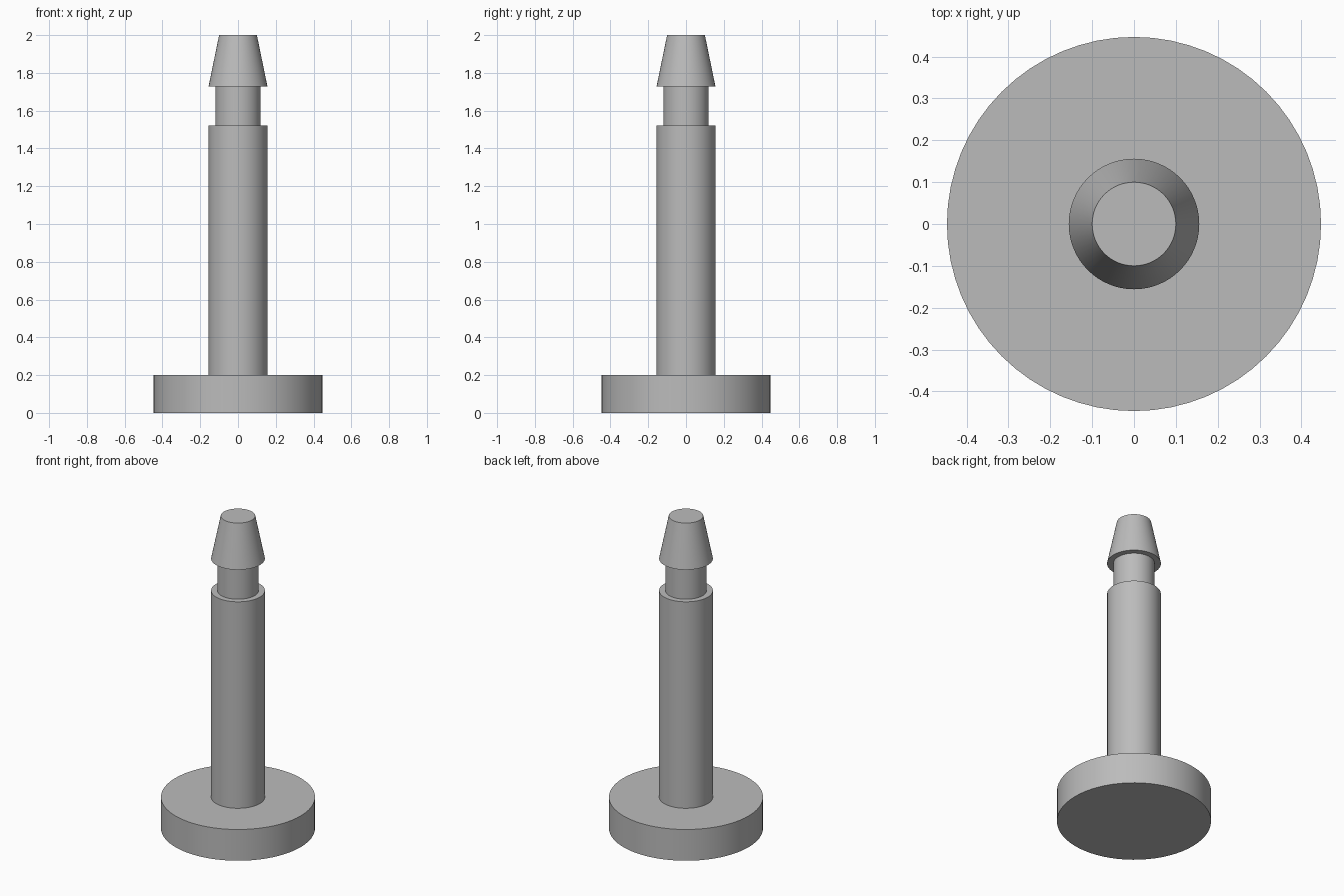
import bpy
import bmesh
from math import cos, sin, tau, radians

cube = bpy.data.objects.get("Cube")
if cube:
    bpy.data.objects.remove(cube, do_unlink=True)

SIDES = 64

# Plain grey material
grey = bpy.data.materials.new("grey")
grey.use_nodes = True
color = (0.5, 0.5, 0.5, 1)
grey.diffuse_color = color
grey.node_tree.nodes["Principled BSDF"].inputs["Base Color"].default_value = color


def lathe(name, profile):
    """Revolve (radius, height) points around z and cap both ends."""
    bm = bmesh.new()
    rings = [[bm.verts.new((r * cos(tau * i / SIDES), r * sin(tau * i / SIDES), z))
              for i in range(SIDES)] for r, z in profile]
    for low, high in zip(rings, rings[1:]):
        for i in range(SIDES):
            j = (i + 1) % SIDES
            bm.faces.new((low[i], low[j], high[j], high[i]))
    bm.faces.new(rings[0][::-1])
    bm.faces.new(rings[-1])
    mesh = bpy.data.meshes.new(name)
    bm.to_mesh(mesh)
    bm.free()
    mesh.materials.append(grey)
    obj = bpy.data.objects.new(name, mesh)
    bpy.context.collection.objects.link(obj)
    bpy.ops.object.select_all(action="DESELECT")
    obj.select_set(True)
    bpy.context.view_layer.objects.active = obj
    bpy.ops.object.shade_smooth_by_angle(angle=radians(30))
    return obj


# One continuous turned pin, from the bottom up
lathe("snap_pin", [
    (0.447, 0), (0.447, 0.2),      # base disc
    (0.156, 0.2), (0.156, 1.522),  # shaft
    (0.12, 1.522), (0.12, 1.727),  # neck groove
    (0.156, 1.727), (0.1, 2),      # barbed tapered tip
])
